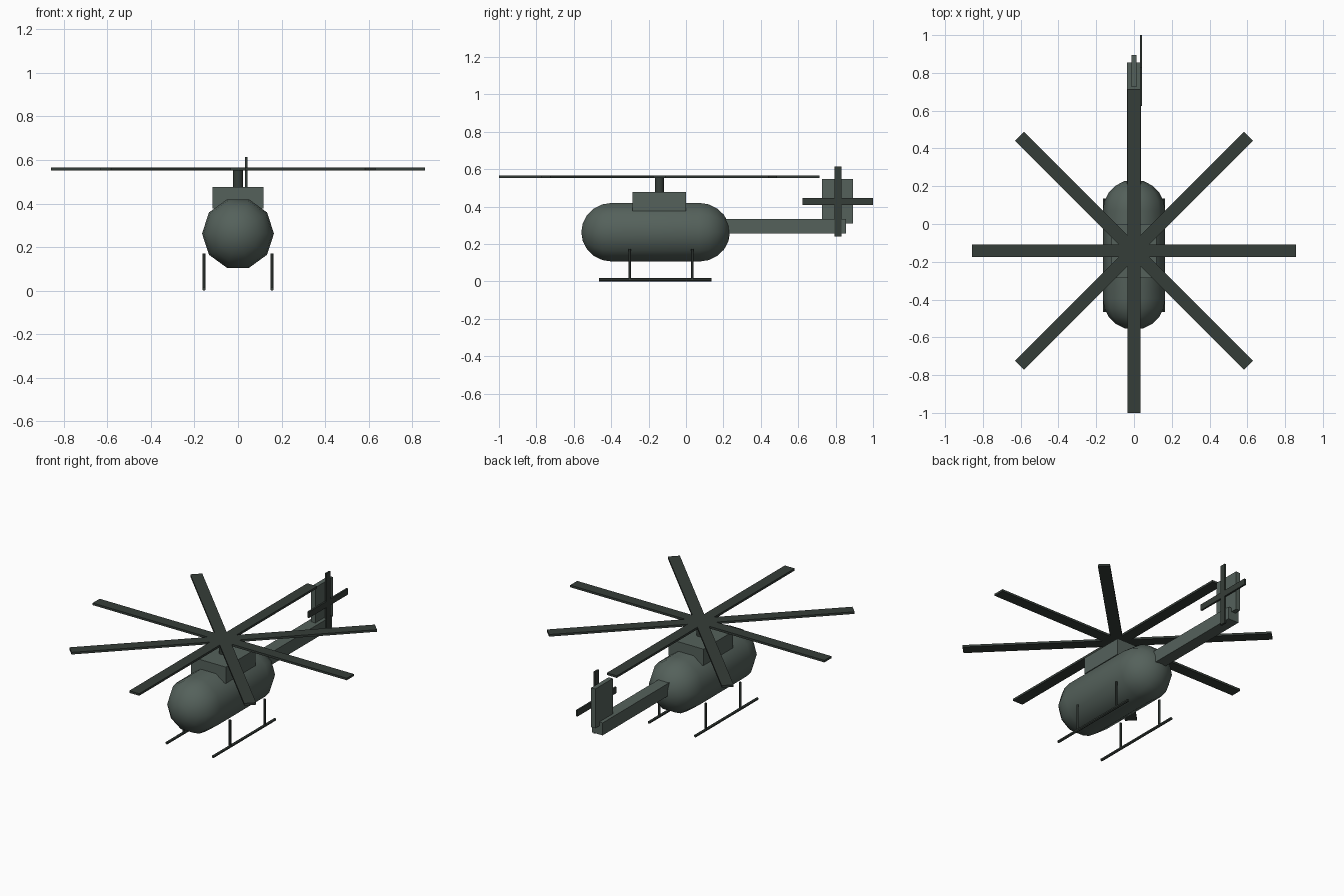
import bpy, bmesh
from math import pi, sin, cos
from mathutils import Matrix

if "Cube" in bpy.data.objects:
    bpy.data.objects.remove(bpy.data.objects["Cube"])


def material(name, rgb):
    m = bpy.data.materials.new(name)
    m.diffuse_color = (*rgb, 1)
    m.use_nodes = True
    m.node_tree.nodes["Principled BSDF"].inputs["Base Color"].default_value = m.diffuse_color
    return m


BODY = material("hull_paint", (0.09, 0.12, 0.105))
DARK = material("dark_metal", (0.036, 0.047, 0.04))


def finish(name, bm, mat, loc=(0, 0, 0)):
    bmesh.ops.recalc_face_normals(bm, faces=bm.faces)
    me = bpy.data.meshes.new(name)
    bm.to_mesh(me)
    bm.free()
    me.materials.append(mat)
    ob = bpy.data.objects.new(name, me)
    ob.location = loc
    bpy.context.collection.objects.link(ob)
    return ob


def box(name, loc, size, mat):
    bm = bmesh.new()
    bmesh.ops.create_cube(bm, size=1, matrix=Matrix.Diagonal((*size, 1)))
    return finish(name, bm, mat, loc)


def rod(name, loc, radius, length, sides, mat, along_y=False):
    bm = bmesh.new()
    rot = Matrix.Rotation(pi / 2, 4, 'X') if along_y else Matrix.Identity(4)
    bmesh.ops.create_cone(bm, cap_ends=True, segments=sides, radius1=radius,
                          radius2=radius, depth=length, matrix=rot)
    ob = finish(name, bm, mat, loc)
    smooth(ob, 50)
    return ob


def smooth(ob, degrees):
    bpy.ops.object.select_all(action='DESELECT')
    ob.select_set(True)
    bpy.context.view_layer.objects.active = ob
    bpy.ops.object.shade_smooth_by_angle(angle=degrees * pi / 180)


# Fuselage: ten-sided capsule lying along y
R, SIDES, CAP = 0.165, 10, 5
Y0, Y1 = -0.395, 0.07
profile = [(Y0 - R * sin(a), R * cos(a))
           for a in (i * pi / 2 / CAP for i in range(CAP - 1, -1, -1))]
profile += [(Y1 + R * sin(a), R * cos(a))
            for a in (i * pi / 2 / CAP for i in range(CAP))]
bm = bmesh.new()
rings = [[bm.verts.new((r * cos(2 * pi * k / SIDES), y, r * sin(2 * pi * k / SIDES)))
          for k in range(SIDES)] for y, r in profile]
nose, rear = bm.verts.new((0, Y0 - R, 0)), bm.verts.new((0, Y1 + R, 0))
for k in range(SIDES):
    n = (k + 1) % SIDES
    for a, b in zip(rings, rings[1:]):
        bm.faces.new((a[k], a[n], b[n], b[k]))
    bm.faces.new((nose, rings[0][k], rings[0][n]))
    bm.faces.new((rear, rings[-1][k], rings[-1][n]))
smooth(finish("fuselage", bm, BODY, (0, 0, 0.2625)), 60)

# Engine housing, tail boom and fin
box("engine_housing", (0, -0.143, 0.427), (0.236, 0.286, 0.1), BODY)
box("tail_boom", (0, 0.4975, 0.294), (0.072, 0.715, 0.076), BODY)
box("tail_fin", (0, 0.81, 0.428), (0.028, 0.168, 0.24), BODY)

# Main rotor: four full-length bars make eight blades
rod("rotor_mast", (0, -0.1425, 0.515), 0.024, 0.085, 8, DARK)
for i in range(4):
    bar = box(f"main_rotor_blade_{i + 1}", (0, -0.1425, 0.559), (1.715, 0.067, 0.013), DARK)
    bar.rotation_euler.z = i * pi / 4

# Tail rotor on the right side of the fin
for i in range(2):
    bar = box(f"tail_rotor_blade_{i + 1}", (0.037, 0.812, 0.427), (0.011, 0.376, 0.037), DARK)
    bar.rotation_euler.x = i * pi / 2

# Landing skids and struts
for side, s in (("left", -1), ("right", 1)):
    rod(f"{side}_skid", (s * 0.156, -0.165, 0.0085), 0.0085, 0.6, 6, DARK, along_y=True)
    for part, y in (("front", -0.3), ("rear", 0.033)):
        rod(f"{side}_{part}_strut", (s * 0.156, y, 0.09), 0.007, 0.163, 6, DARK)
